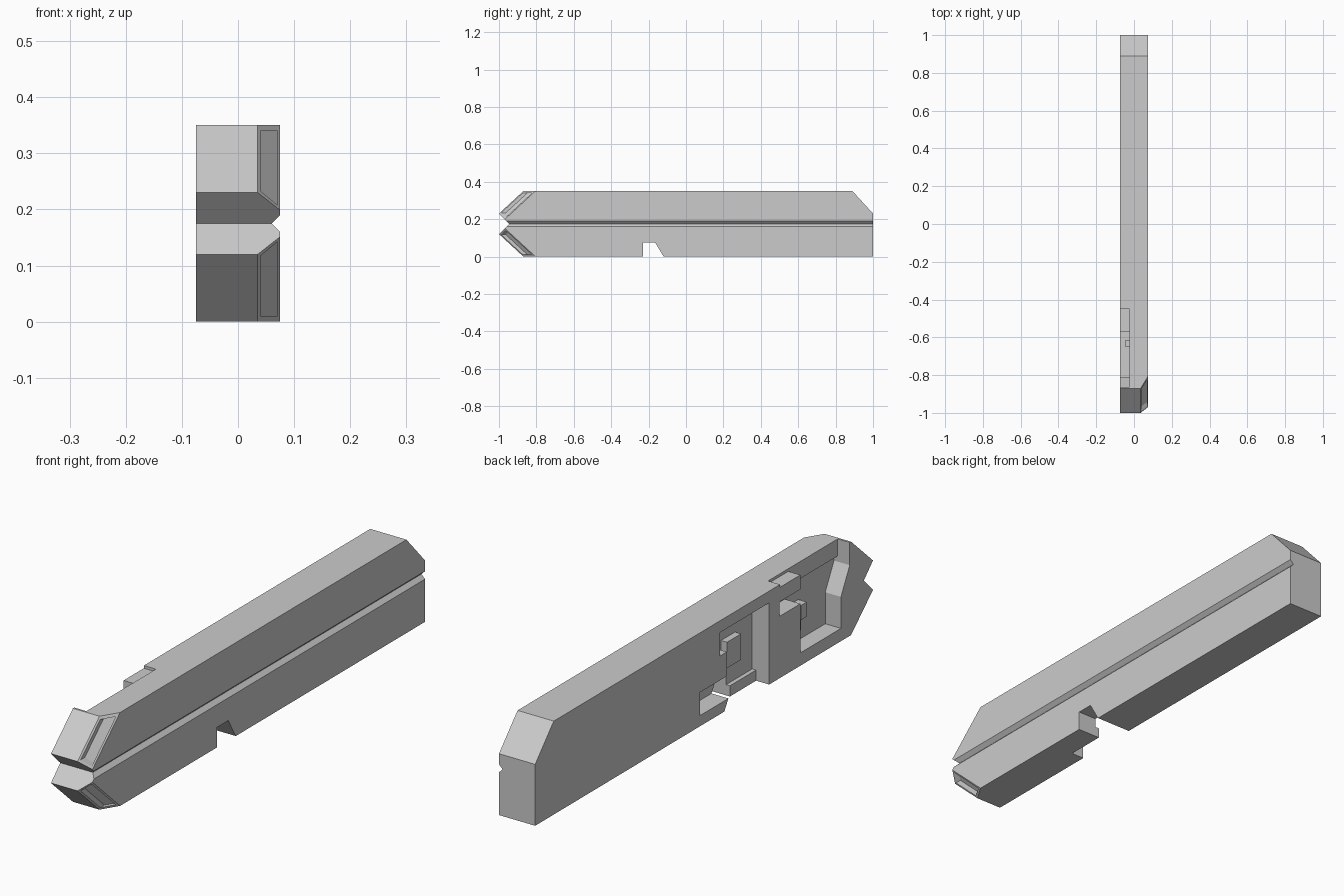
import bpy, bmesh
from mathutils import Vector

cube = bpy.data.objects.get("Cube")
if cube:
    bpy.data.objects.remove(cube, do_unlink=True)

grey = bpy.data.materials.new("plain_grey")
grey.use_nodes = True
colour = (0.6, 0.6, 0.6, 1)
grey.diffuse_color = colour
grey.node_tree.nodes["Principled BSDF"].inputs["Base Color"].default_value = colour

SIDE = -0.075   # recessed side face
MID = 0.175     # height of the split line


def prism(name, points, offset):
    """Extrude a flat polygon along an offset vector."""
    bm = bmesh.new()
    face = bm.faces.new([bm.verts.new(p) for p in points])
    new = bmesh.ops.extrude_face_region(bm, geom=[face], use_keep_orig=True)["geom"]
    verts = [v for v in new if isinstance(v, bmesh.types.BMVert)]
    bmesh.ops.translate(bm, vec=Vector(offset), verts=verts)
    bmesh.ops.recalc_face_normals(bm, faces=bm.faces)
    mesh = bpy.data.meshes.new(name)
    bm.to_mesh(mesh)
    bm.free()
    mesh.materials.append(grey)
    obj = bpy.data.objects.new(name, mesh)
    bpy.context.scene.collection.objects.link(obj)
    return obj


def side_prism(name, profile, x0, x1):
    return prism(name, [(x0, y, z) for y, z in profile], (x1 - x0, 0, 0))


def rect(y0, y1, z0, z1):
    return [(y0, z0), (y1, z0), (y1, z1), (y0, z1)]


# Main body with notched nose and sloped tail
body = side_prism("body", [
    (-1, 0.12), (-0.87, 0), (1, 0), (1, 0.23), (0.89, 0.35),
    (-0.87, 0.35), (-1, 0.23), (-0.945, MID)], SIDE, -SIDE)

cutters = []


def pocket(profile, depth):
    cutters.append(side_prism("pocket_cutter", profile, SIDE - 0.05, SIDE + depth))


# Underside notch through the full width
cutters.append(side_prism("notch_cutter", [
    (-0.23, -0.05), (-0.09, -0.05), (-0.12, 0), (-0.165, 0.075), (-0.23, 0.075)], -0.2, 0.2))

# Groove along the plain side
cutters.append(prism("groove_cutter", [
    (0.06, -1.2, MID), (0.09, -1.2, MID + 0.03), (0.09, -1.2, MID - 0.03)], (0, 2.4, 0)))

# Nose chamfers and their sunken panels, mirrored about the split line
SLOPE = 0.13 / 0.12
LEAN = 0.065 / 0.04
for sign in (1, -1):
    def place(x, y, z):
        return (x, y, MID + sign * (z - MID))

    def plane_y(x, z):
        return -0.87 + (x - 0.035) * LEAN + (z - 0.35) * SLOPE

    wedge = [place(x, plane_y(x, MID), MID) for x in (0, 0.11)]
    wedge.append(place(0.11, -1.4, MID))
    cutters.append(prism("chamfer_cutter", wedge, (0, 0.22 * SLOPE, sign * 0.22)))
    panel = [(0.04, 0.34), (0.07, 0.34), (0.07, 0.208), (0.04, 0.233)]
    cutters.append(prism("panel_cutter", [
        place(x, plane_y(x, z) - 0.06, z) for x, z in panel], (0, 0.085, 0)))

# Middle pocket, open below over a shallow lip
pocket([(-0.385, 0.04), (0.024, 0.04), (0.024, 0.127), (-0.135, 0.127),
        (-0.135, 0.218), (-0.095, 0.218), (-0.095, 0.306), (-0.385, 0.306)], 0.07)
pocket(rect(-0.385, -0.2, -0.05, 0.045), 0.054)

# Front pocket, open to the top
pocket([(-0.57, 0.048), (-0.81, 0.048), (-0.81, 0.166), (-0.862, 0.265),
        (-0.862, 0.286), (-0.445, 0.286), (-0.445, 0.232), (-0.57, 0.232)], 0.065)
pocket(rect(-0.862, -0.45, 0.28, 0.4), 0.05)

# Cut the body, then drop the cutters
for cutter in cutters:
    cutter.hide_render = True
    mod = body.modifiers.new("cut", "BOOLEAN")
    mod.operation = "DIFFERENCE"
    mod.solver = "EXACT"
    mod.object = cutter
graph = bpy.context.evaluated_depsgraph_get()
mesh = bpy.data.meshes.new_from_object(body.evaluated_get(graph))
body.modifiers.clear()
body.data = mesh
for cutter in cutters:
    bpy.data.objects.remove(cutter, do_unlink=True)

# Raised parts inside the pockets
side_prism("top_bridge", rect(-0.57, -0.45, 0.286, 0.34), SIDE, SIDE + 0.052)
side_prism("pocket_block", rect(-0.283, -0.2, 0.12, 0.217), SIDE + 0.045, SIDE + 0.072)
side_prism("small_peg", rect(-0.65, -0.615, 0.145, 0.2), SIDE + 0.03, SIDE + 0.067)
side_prism("peg_stem", rect(-0.645, -0.63, 0.09, 0.146), SIDE + 0.05, SIDE + 0.067)
